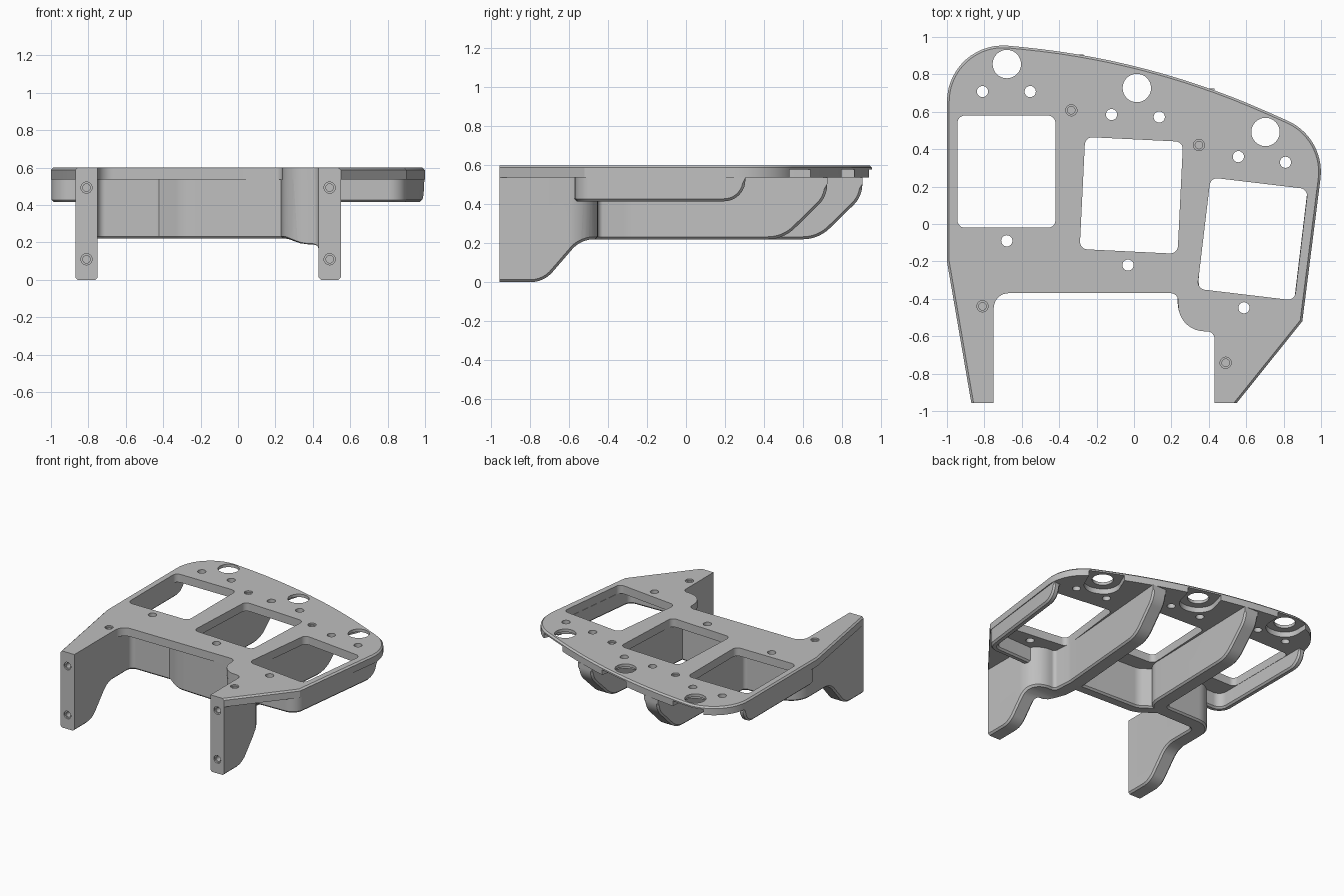
import bpy, bmesh, math
from mathutils import Vector, Matrix

cube = bpy.data.objects.get("Cube")
if cube:
    bpy.data.objects.remove(cube, do_unlink=True)

grey = bpy.data.materials.new("plain_grey")
grey.use_nodes = True
grey.diffuse_color = (0.52, 0.52, 0.52, 1)
grey.node_tree.nodes["Principled BSDF"].inputs["Base Color"].default_value = (0.52, 0.52, 0.52, 1)

TOP, UNDER, FRONT = 0.6, 0.536, -0.956


def rounded(points, closed=True, steps=10):
    """Turn (x, y, radius) corners into a filleted outline."""
    out, n = [], len(points)
    for i, p in enumerate(points):
        c, r = Vector(p[:2]), (p[2] if len(p) > 2 else 0)
        if r == 0 or (not closed and i in (0, n - 1)):
            out.append(c)
            continue
        a = (Vector(points[i - 1][:2]) - c).normalized()
        b = (Vector(points[(i + 1) % n][:2]) - c).normalized()
        half = a.angle(b) / 2
        centre = c + (a + b).normalized() * r / math.sin(half)
        start = c + a * r / math.tan(half) - centre
        end = c + b * r / math.tan(half) - centre
        sweep = start.angle_signed(end)
        for k in range(steps + 1):
            out.append(centre + Matrix.Rotation(-sweep * k / steps, 2) @ start)
    return out


def ribbon(points, width):
    """Outline of a wall that follows a filleted centre line."""
    path = rounded(points, closed=False)
    left, right = [], []
    for i, p in enumerate(path):
        t = (path[min(i + 1, len(path) - 1)] - path[max(i - 1, 0)]).normalized()
        side = Vector((-t.y, t.x)) * width / 2
        left.append(p + side)
        right.append(p - side)
    return left + right[::-1]


def prism(name, outline, low, high, matrix=None):
    bm = bmesh.new()
    face = bm.faces.new([bm.verts.new((p[0], p[1], low)) for p in outline])
    ext = bmesh.ops.extrude_face_region(bm, geom=[face])
    verts = [v for v in ext["geom"] if isinstance(v, bmesh.types.BMVert)]
    bmesh.ops.translate(bm, verts=verts, vec=(0, 0, high - low))
    # keep the starting cap so that the prism is closed
    if not face.is_valid or len(bm.faces) < len(outline) + 2:
        bm.faces.new([v for v in bm.verts if v not in verts])
    if matrix:
        bm.transform(matrix)
    bmesh.ops.recalc_face_normals(bm, faces=bm.faces)
    mesh = bpy.data.meshes.new(name)
    bm.to_mesh(mesh)
    bm.free()
    mesh.materials.append(grey)
    ob = bpy.data.objects.new(name, mesh)
    bpy.context.collection.objects.link(ob)
    return ob


def combine(ob, tool, operation="DIFFERENCE"):
    mod = ob.modifiers.new("cut", "BOOLEAN")
    mod.object, mod.operation, mod.solver = tool, operation, "EXACT"
    bpy.context.view_layer.update()
    dg = bpy.context.evaluated_depsgraph_get()
    mesh = bpy.data.meshes.new_from_object(ob.evaluated_get(dg))
    ob.modifiers.clear()
    ob.data = mesh
    bpy.data.objects.remove(tool, do_unlink=True)


def chamfer(ob, rule, size):
    bm = bmesh.new()
    bm.from_mesh(ob.data)
    bmesh.ops.dissolve_limit(bm, angle_limit=0.002, verts=bm.verts, edges=bm.edges)
    edges = [e for e in bm.edges if len(e.link_faces) == 2 and rule(e)]
    bmesh.ops.bevel(bm, geom=edges, offset=size, segments=1, affect="EDGES", clamp_overlap=False)
    bm.to_mesh(ob.data)
    bm.free()


def circle(x, y, r, n=32):
    return [(x + r * math.cos(math.tau * k / n), y + r * math.sin(math.tau * k / n)) for k in range(n)]


def placed(x, y, turn):
    return Matrix.Translation((x, y, 0)) @ Matrix.Rotation(math.radians(turn), 4, "Z")


def finish(ob):
    ob.data.shade_smooth()
    ob.data.set_sharp_from_angle(angle=math.radians(28))


def bottom_edge(e):
    z = sorted(f.normal.z for f in e.link_faces)
    at_front = max(v.co.y for v in e.verts) < FRONT + 0.001
    return z[0] < -0.05 and abs(z[1]) < 0.01 and not at_front


def rim_edge(e):
    m = (e.verts[0].co + e.verts[1].co) / 2
    inner = m.y < -0.3 and -0.84 < m.x < 0.52
    return min(v.co.z for v in e.verts) > TOP - 0.001 and not inner


# Top plate with its chamfered outer rim
plate = prism("top_plate", rounded([
    (-0.87, FRONT), (-1, -0.2), (-1, 0.985, 0.3), (0.08, 0.88, 4.2), (1.025, 0.462, 0.3),
    (0.9, -0.52), (0.55, FRONT), (0.43, FRONT), (0.43, -0.575, 0.04), (0.24, -0.57, 0.14),
    (0.235, -0.37, 0.04), (-0.75, -0.37, 0.08), (-0.75, FRONT)], steps=14), UNDER, TOP)
chamfer(plate, rim_edge, 0.012)

# Three square windows, each turned a little more
for x, y, turn in [(-0.682, 0.28, 0), (-0.014, 0.153, -2.8), (0.634, -0.08, -6.8)]:
    w, h, r = 0.262, 0.3, 0.04
    shape = rounded([(-w, -h, r), (w, -h, r), (w, h, r), (-w, h, r)], steps=6)
    combine(plate, prism("window_cutter", shape, 0.4, 0.7, placed(x, y, turn)))

# Large holes with thinned pockets beneath, open to the back edge
for x, y, turn in [(-0.68, 0.855, -3), (0.015, 0.727, -15), (0.703, 0.492, -23)]:
    w = 0.13
    shape = rounded([(-w, -w, 0.12), (w, -w, 0.12), (w, 0.3), (-w, 0.3)])
    combine(plate, prism("pocket_cutter", shape, 0.5, 0.577, placed(x, y, turn)))
    combine(plate, prism("hole_cutter", circle(x, y, 0.076), 0.4, 0.7))

# Small through holes
for x, y in [(-0.81, 0.708), (-0.555, 0.708), (-0.68, -0.09), (-0.12, 0.585), (0.135, 0.572),
             (-0.032, -0.22), (0.558, 0.36), (0.81, 0.33), (0.588, -0.448)]:
    combine(plate, prism("hole_cutter", circle(x, y, 0.03, 24), 0.4, 0.7))

# Blind screw holes in the plate
for x, y in [(-0.335, 0.608), (0.347, 0.422), (-0.81, -0.44), (0.49, -0.742)]:
    for r, depth in [(0.03, 0.012), (0.02, 0.05)]:
        combine(plate, prism("screw_cutter", circle(x, y, r, 24), TOP - depth, 0.7))
finish(plate)

# Maps a (y, z) profile so that it is extruded along x
ALONG_X = Matrix(((0, 0, 1, 0), (1, 0, 0, 0), (0, 1, 0, 0), (0, 0, 0, 1)))
LEG_CURVE = [(FRONT, 0), (-0.73, 0, 0.15), (-0.54, 0.22, 0.15)]


def wall(name, path, width, profile=None, low=0.22):
    ob = prism(name, ribbon(path, width), low, UNDER)
    if profile:
        side = rounded(profile + [(profile[-1][0], 0.7), (profile[0][0], 0.7)])
        combine(ob, prism("profile_cutter", side, -1.2, 1.2, ALONG_X), "INTERSECT")
    chamfer(ob, bottom_edge, 0.013)
    return ob


# Legs, each running into a deep rib between two windows
right_leg = wall("right_leg_and_rib", [
    (-0.81, FRONT), (-0.81, -0.19, 0.1), (-0.358, -0.19, 0.09), (-0.33, 0.91)], 0.12,
    LEG_CURVE + [(0.68, 0.22, 0.2), (0.905, 0.44, 0.15), (0.905, 0.536)], 0)
left_leg = wall("left_leg_and_rib", [
    (0.49, FRONT), (0.49, -0.515, 0.095), (0.3, -0.51, 0.088), (0.285, -0.3, 0.3), (0.37, 0.73)], 0.12,
    LEG_CURVE + [(0.5, 0.22, 0.2), (0.725, 0.44, 0.15), (0.725, 0.536)], 0)

# Screw holes in the front of the legs
for leg, x in [(right_leg, -0.81), (left_leg, 0.49)]:
    for z in (0.11, 0.493):
        for r, depth in [(0.03, 0.012), (0.02, 0.06)]:
            upright = Matrix.Rotation(math.radians(90), 4, "X")
            combine(leg, prism("screw_cutter", circle(x, z, r, 24), -FRONT - depth, 1.1, upright))
    finish(leg)

# Front wall below the middle window, easing out of the right-hand wall
finish(wall("front_wall", [(-0.56, -0.192), (-0.42, -0.192, 0.15), (-0.27, -0.303, 0.15),
                           (0.29, -0.328)], 0.09))

# Shallow outer walls with curved back ends
finish(wall("right_outer_wall", [(-0.81, -0.2), (-0.972, -0.2, 0.09), (-0.972, 0.7)], 0.052,
            [(-0.6, 0.415), (0.7, 0.415, 0.11), (0.7, 0.536)], 0.4))
finish(wall("left_outer_wall", [(0.49, -0.55), (0.868, -0.54, 0.07), (0.97, 0.31)], 0.054,
            [(-0.7, 0.415), (0.305, 0.415, 0.11), (0.305, 0.536)], 0.4))
